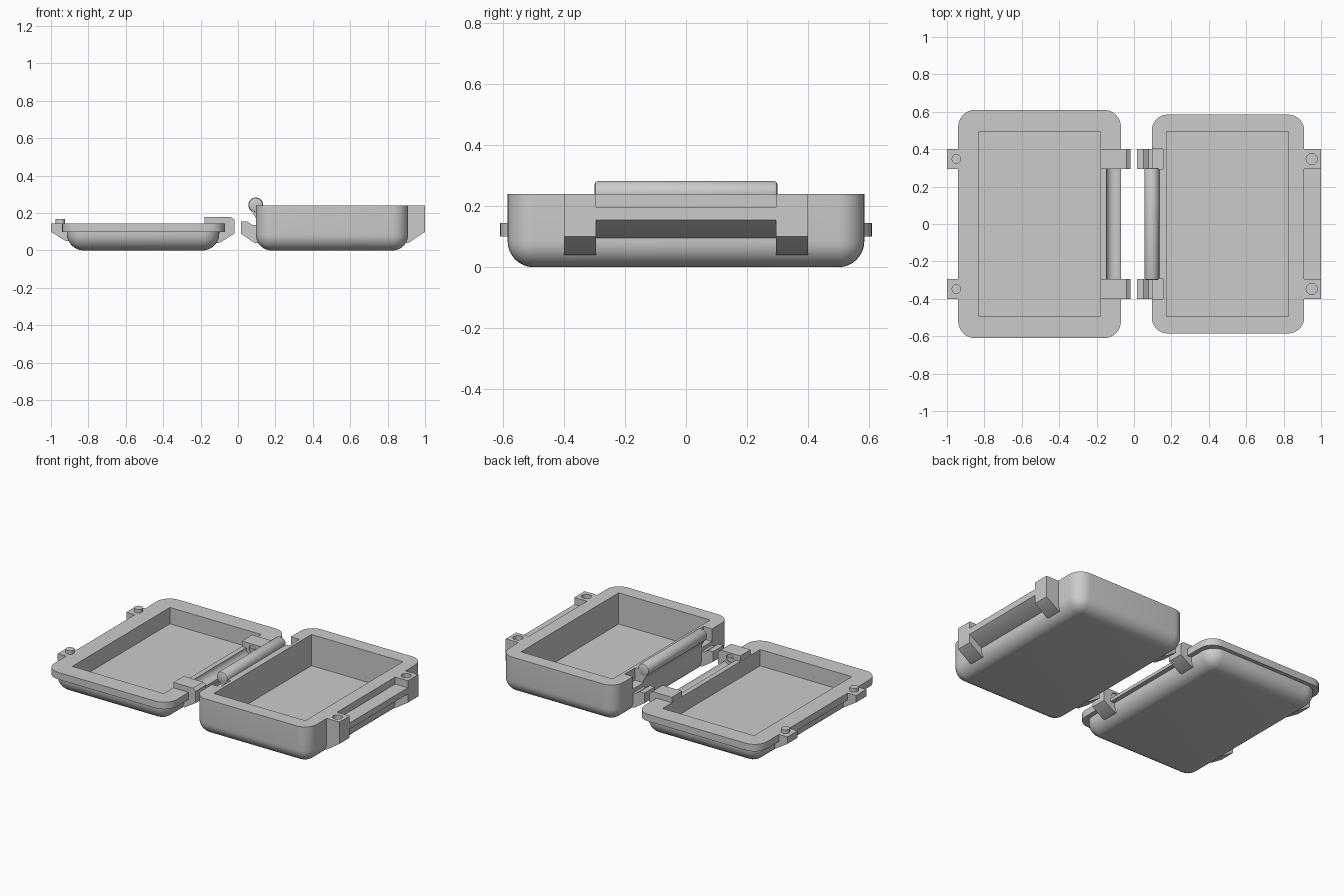
import bpy, bmesh, math
from mathutils import Matrix, Vector

if "Cube" in bpy.data.objects:
    bpy.data.objects.remove(bpy.data.objects["Cube"])

grey = bpy.data.materials.new("grey plastic")
grey.use_nodes = True
grey.diffuse_color = (0.6, 0.6, 0.6, 1)
grey.node_tree.nodes["Principled BSDF"].inputs["Base Color"].default_value = (0.6, 0.6, 0.6, 1)


def finish(name, bm):
    bmesh.ops.recalc_face_normals(bm, faces=bm.faces)
    mesh = bpy.data.meshes.new(name)
    bm.to_mesh(mesh)
    bm.free()
    mesh.materials.append(grey)
    ob = bpy.data.objects.new(name, mesh)
    bpy.context.collection.objects.link(ob)
    return ob


def activate(ob):
    bpy.ops.object.select_all(action="DESELECT")
    ob.select_set(True)
    bpy.context.view_layer.objects.active = ob


def smooth(ob):
    activate(ob)
    bpy.ops.object.shade_smooth_by_angle(angle=math.radians(35))


def box(name, x, y, z, radius=0, bottom=False):
    """Box from ranges; rounds the upright edges and, if asked, the bottom rim."""
    bm = bmesh.new()
    bmesh.ops.create_cube(bm, size=1)
    for v in bm.verts:
        v.co = Vector([(r[0] + r[1]) / 2 + c * (r[1] - r[0]) for c, r in zip(v.co, (x, y, z))])
    if radius:
        top = max(z) - 1e-4
        rim = [e for e in bm.edges if abs(e.verts[0].co.z - e.verts[1].co.z) > 1e-4
               or (bottom and e.verts[0].co.z < top)]
        bmesh.ops.bevel(bm, geom=rim, offset=radius, segments=8, profile=0.5, affect="EDGES")
    return finish(name, bm)


def prism(name, profile, y0, y1):
    """Side profile in x and z, extruded along y."""
    bm = bmesh.new()
    face = bm.faces.new([bm.verts.new((x, y0, z)) for x, z in profile])
    ext = bmesh.ops.extrude_face_region(bm, geom=[face])
    moved = [g for g in ext["geom"] if isinstance(g, bmesh.types.BMVert)]
    bmesh.ops.translate(bm, verts=moved, vec=(0, y1 - y0, 0))
    return finish(name, bm)


def cylinder(name, centre, radius, depth, along_y=False, sides=32, rim=0):
    bm = bmesh.new()
    bmesh.ops.create_cone(bm, cap_ends=True, segments=sides, radius1=radius, radius2=radius, depth=depth)
    if rim:
        ends = [e for e in bm.edges if abs(e.verts[0].co.z - e.verts[1].co.z) < 1e-4]
        bmesh.ops.bevel(bm, geom=ends, offset=rim, segments=2, profile=0.5, affect="EDGES")
    turn = Matrix.Rotation(math.pi / 2, 4, "X") if along_y else Matrix.Identity(4)
    bmesh.ops.transform(bm, matrix=Matrix.Translation(centre) @ turn, verts=bm.verts)
    return finish(name, bm)


def cut(ob, cutter):
    cutter.hide_render = True
    mod = ob.modifiers.new("cut", "BOOLEAN")
    mod.operation, mod.solver, mod.object = "DIFFERENCE", "EXACT", cutter
    activate(ob)
    bpy.ops.object.modifier_apply(modifier=mod.name)
    bpy.data.objects.remove(cutter)


SIDES = (("left", -0.4, -0.295), ("right", 0.295, 0.4))
ROD_R = 0.04

# Deep half of the case
base = box("base_shell", (0.095, 0.91), (-0.585, 0.585), (0, 0.24), 0.085, True)
cut(base, box("base_cavity", (0.175, 0.825), (-0.495, 0.495), (0.04, 0.4)))

# Shallow half with its overhanging rim
lid = box("lid_shell", (-0.915, -0.1), (-0.585, 0.585), (0, 0.12), 0.09, True)
rim = box("lid_rim", (-0.94, -0.07), (-0.61, 0.61), (0.1, 0.145), 0.09)
for part in (lid, rim):
    cut(part, box("lid_cavity", (-0.83, -0.18), (-0.495, 0.495), (0.04, 0.4)))
    cut(part, cylinder("rod_groove", (-0.105, 0, 0.145), ROD_R + 0.003, 0.6, True))

for side, y0, y1 in SIDES:
    mid = (y0 + y1) / 2
    inner = math.copysign(0.295, mid)

    # Hinge notch and hinge arm on the base
    cut(base, box("notch", (0.0, 0.155), (y0, y1), (0.16, 0.4)))
    prism("base_hinge_arm_" + side, [(0.015, 0.155), (0.05, 0.155), (0.078, 0.135), (0.13, 0.135),
                                     (0.13, 0.04), (0.09, 0.04), (0.015, 0.09)], y0, y1)

    # Hinge arm on the lid, with a dimple for the rod end
    arm = prism("lid_hinge_arm_" + side, [(-0.179, 0.1), (-0.179, 0.18), (-0.04, 0.18), (-0.02, 0.165),
                                          (-0.02, 0.09), (-0.1, 0.04), (-0.15, 0.04)], y0, y1)
    cut(arm, cylinder("dimple", (-0.105, inner, 0.145), 0.025, 0.02, True))

    # Latch lug with socket on the base
    lug = prism("base_latch_lug_" + side, [(0.905, 0.24), (1.0, 0.24), (1.0, 0.1), (0.91, 0.04),
                                           (0.86, 0.04), (0.86, 0.1), (0.905, 0.15)], y0, y1)
    cut(lug, cylinder("socket", (0.95, mid, 0.24), 0.03, 0.06, sides=12))

    # Latch lug with peg on the lid
    prism("lid_latch_lug_" + side, [(-0.935, 0.145), (-1.0, 0.145), (-1.0, 0.1), (-0.92, 0.05),
                                    (-0.87, 0.05), (-0.87, 0.1), (-0.935, 0.11)], y0, y1)
    cylinder("lid_peg_" + side, (-0.95, mid, 0.15), 0.026, 0.036, sides=12)

# Pull bar between the base lugs
prism("base_pull_bar", [(0.9, 0.195), (1.0, 0.195), (1.0, 0.155), (0.91, 0.095), (0.9, 0.095)], -0.295, 0.295)

# Hinge rod on the base edge and the web that carries it
cylinder("hinge_rod", (0.095, 0, 0.243), ROD_R, 0.6, True, rim=0.012)
prism("rod_web", [(0.07, 0.22), (0.083, 0.195), (0.1, 0.165), (0.13, 0.165), (0.13, 0.235), (0.1, 0.24)], -0.295, 0.295)

for ob in bpy.context.collection.objects:
    if ob.type == "MESH" and grey.name in ob.data.materials:
        smooth(ob)
